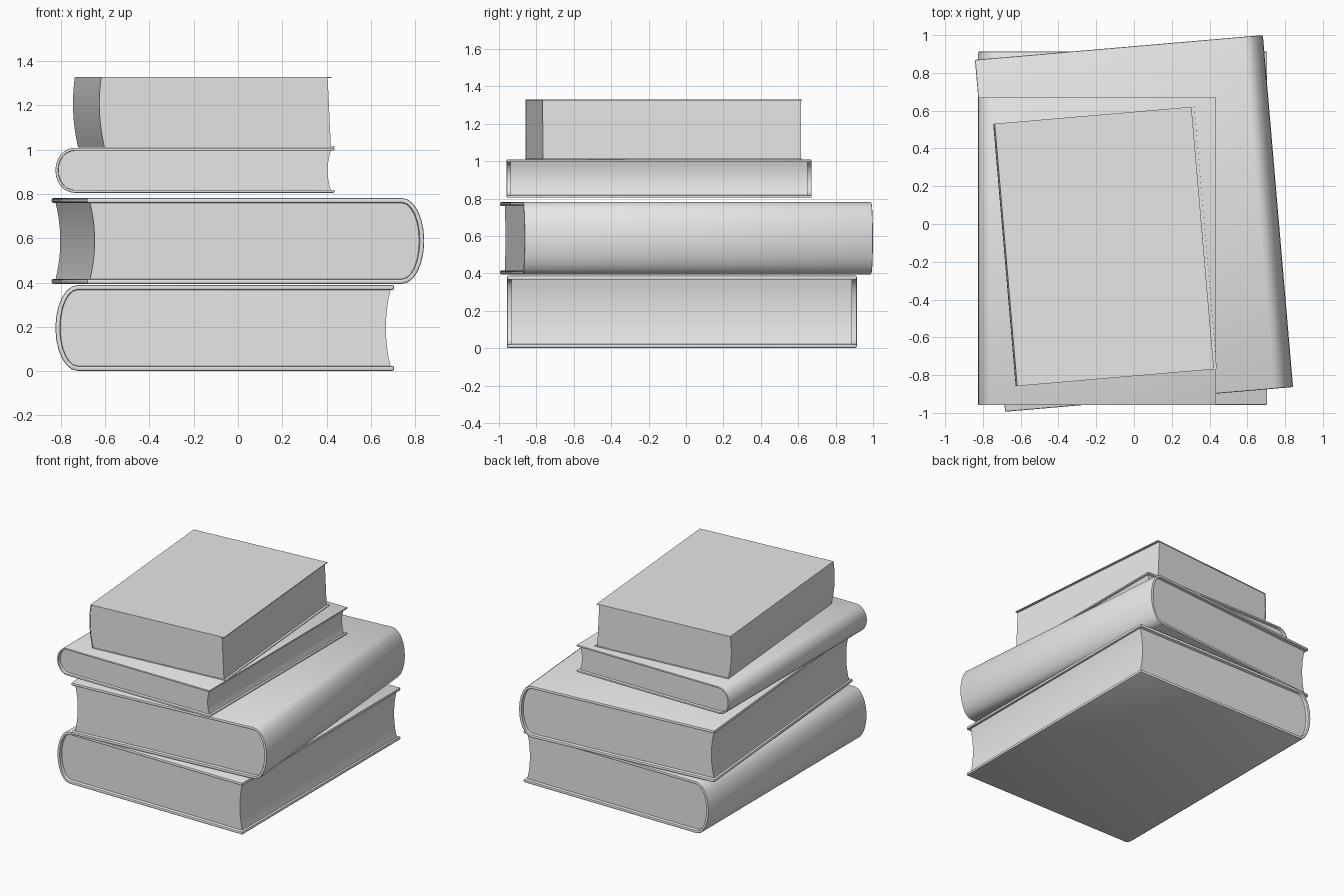
import bpy, bmesh
from math import sin, cos, pi, radians

cube = bpy.data.objects.get("Cube")
if cube:
    bpy.data.objects.remove(cube, do_unlink=True)

# One plain grey for every book
GREY = (0.8, 0.8, 0.8, 1.0)
mat = bpy.data.materials.new("plain grey")
mat.use_nodes = True
mat.diffuse_color = GREY
bsdf = next(n for n in mat.node_tree.nodes if n.type == 'BSDF_PRINCIPLED')
bsdf.inputs["Base Color"].default_value = GREY
STEPS = 12


def extrude_profile(name, points, length, bevel, place):
    """Extrude an x-z outline along y, soften its sharp edges and place it."""
    bm = bmesh.new()
    face = bm.faces.new([bm.verts.new((x, -length / 2, z)) for x, z in points])
    moved = bmesh.ops.extrude_face_region(bm, geom=[face])["geom"]
    verts = [g for g in moved if isinstance(g, bmesh.types.BMVert)]
    bmesh.ops.translate(bm, verts=verts, vec=(0, length, 0))
    bmesh.ops.recalc_face_normals(bm, faces=bm.faces)
    if bevel:
        sharp = [e for e in bm.edges if e.calc_face_angle(0) > radians(40)]
        bmesh.ops.bevel(bm, geom=sharp, offset=bevel, segments=2,
                        profile=0.5, affect='EDGES', clamp_overlap=True)
    mesh = bpy.data.meshes.new(name)
    bm.to_mesh(mesh)
    bm.free()
    mesh.materials.append(mat)
    obj = bpy.data.objects.new(name, mesh)
    bpy.context.collection.objects.link(obj)
    (obj.location.x, obj.location.y, obj.location.z), turn = place
    obj.rotation_euler.z = radians(turn)
    bpy.ops.object.select_all(action='DESELECT')
    obj.select_set(True)
    bpy.context.view_layer.objects.active = obj
    bpy.ops.object.shade_smooth_by_angle(angle=radians(35))


def round_spine(w, h, depth, d):
    """Half-ellipse spine, inset by d, from top to bottom."""
    angles = [pi / 2 - pi * i / STEPS for i in range(STEPS + 1)]
    return [(-w / 2 + depth - (depth - d) * cos(a), (h / 2 - d) * sin(a))
            for a in angles]


def bowed_spine(w, h, depth, d):
    """Gently bowed, square-cornered spine, inset by d."""
    ts = [1 - 2 * i / STEPS for i in range(STEPS + 1)]
    return [(-w / 2 + d + depth * t * t, (h / 2 - d) * t) for t in ts]


def book(name, centre, turn, w, length, h, spine, depth, board,
         fore_inset, hollow, end_inset, bevel=0, skew=0):
    """Cover wrapped round a page block; the spine faces local -x."""
    place = (centre, turn)

    def lean(points):
        return [(x - skew * z / h, z) for x, z in points]

    # Cover: outer outline, then the inner one back again
    outer = [(w / 2, h / 2)] + spine(w, h, depth, 0) + [(w / 2, -h / 2)]
    ih = h / 2 - board
    inner = [(w / 2, ih)] + spine(w, h, depth, board) + [(w / 2, -ih)]
    extrude_profile(name + "_cover", lean(outer + inner[::-1]), length, bevel, place)

    # Pages: hollow fore edge, tucked slightly into the cover
    tuck = board * 0.8
    edge = w / 2 - fore_inset
    ts = [-1 + 2 * i / STEPS for i in range(STEPS + 1)]
    fore = [(edge - hollow * (1 - t * t), (h / 2 - tuck) * t) for t in ts]
    extrude_profile(name + "_pages", lean(spine(w, h, depth, tuck) + fore),
                    length - 2 * end_inset, 0, place)


# Two large hardbacks, a thin hardback and a leaning paperback, bottom to top
large = dict(w=1.53, length=1.87, h=0.387, spine=round_spine, depth=0.1,
             board=0.022, fore_inset=0.015, hollow=0.022, end_inset=0.025,
             bevel=0.007)
book("bottom_book", (-0.06, -0.022, 0.195), 0, **large)
book("second_book", (0, 0.003, 0.588), 184.9, **large)
book("third_book", (-0.195, -0.144, 0.907), 0, w=1.26, length=1.63, h=0.203,
     spine=round_spine, depth=0.085, board=0.013, fore_inset=0.015,
     hollow=0.015, end_inset=0.022, bevel=0.004)
book("top_book", (-0.157, -0.119, 1.169), 4.9, w=1.06, length=1.394, h=0.32,
     spine=bowed_spine, depth=0.015, board=0.005, fore_inset=0.018,
     hollow=0, end_inset=0.004, skew=0.015)
